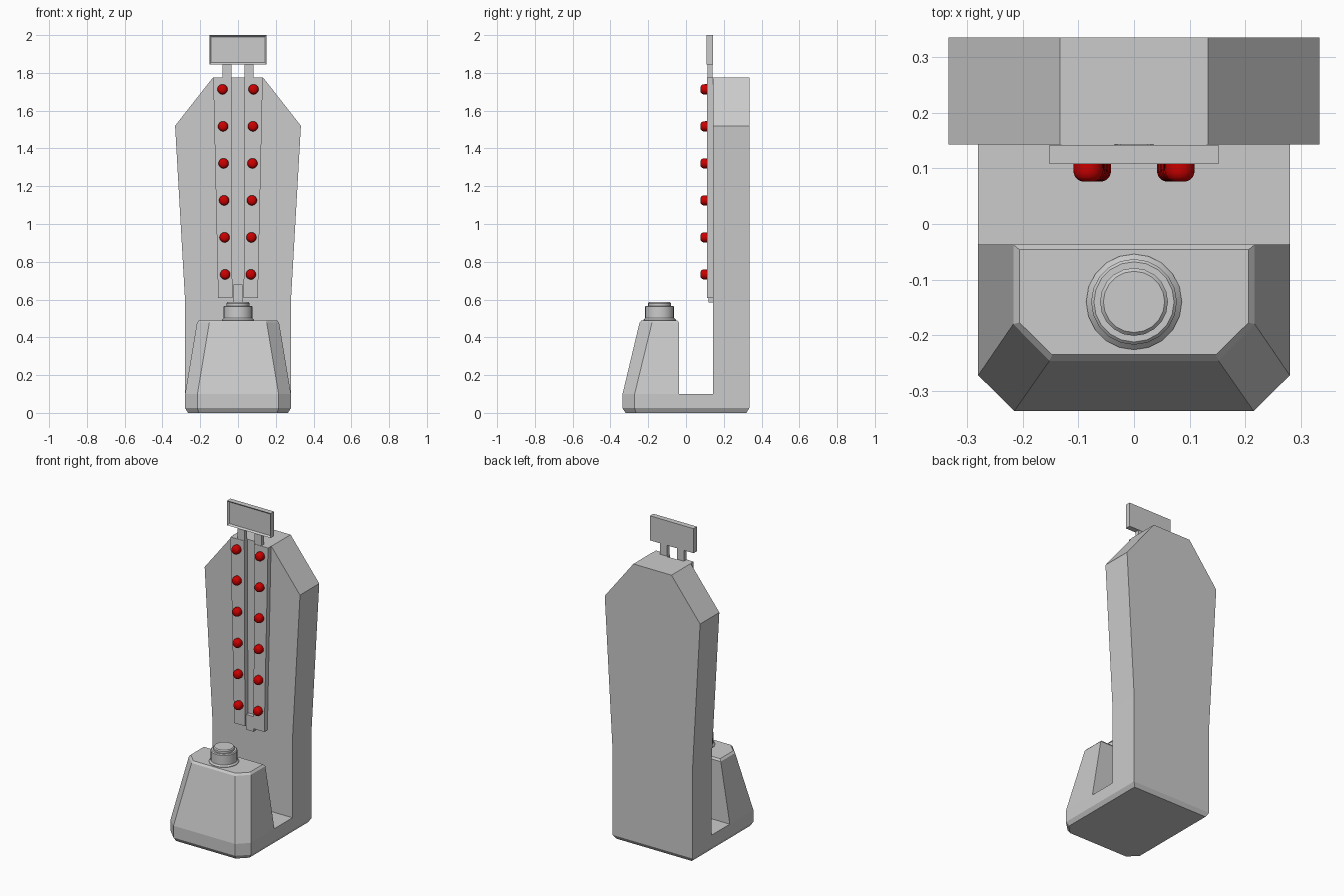
import bpy, bmesh, math
from mathutils import Matrix, Vector

if "Cube" in bpy.data.objects:
    bpy.data.objects.remove(bpy.data.objects["Cube"])


def finish(name, bm, smooth=False):
    bmesh.ops.recalc_face_normals(bm, faces=bm.faces)
    mesh = bpy.data.meshes.new(name)
    bm.to_mesh(mesh)
    bm.free()
    ob = bpy.data.objects.new(name, mesh)
    bpy.context.collection.objects.link(ob)
    if smooth:
        bpy.ops.object.select_all(action='DESELECT')
        ob.select_set(True)
        bpy.context.view_layer.objects.active = ob
        bpy.ops.object.shade_smooth_by_angle(angle=math.radians(35))
    return ob


def loft(name, rings, smooth=False):
    """Skin a stack of equal-length closed rings and cap both ends."""
    bm = bmesh.new()
    vs = [[bm.verts.new(p) for p in ring] for ring in rings]
    n = len(vs[0])
    for a, b in zip(vs, vs[1:]):
        for i in range(n):
            j = (i + 1) % n
            bm.faces.new((a[i], a[j], b[j], b[i]))
    bm.faces.new(vs[0])
    bm.faces.new(vs[-1])
    return finish(name, bm, smooth)


def slab(name, pts, y0, y1):
    """Extrude an x-z profile along y."""
    return loft(name, [[(x, y, z) for x, z in pts] for y in (y0, y1)])


def outline(w, back, side, nose, front, z):
    """Plan outline with two chamfered front corners."""
    half = [(w, back), (w, side), (nose, front)]
    return [(x, y, z) for x, y in half] + [(-x, y, z) for x, y in reversed(half)]


def circle(r, h, n):
    return [(r * math.cos(2 * math.pi * i / n), r * math.sin(2 * math.pi * i / n), h)
            for i in range(n)]


def mirror(ob):
    ob.modifiers.new("mirror", 'MIRROR').use_axis[0] = True


def box(x0, x1, z0, z1):
    return [(x0, z0), (x1, z0), (x1, z1), (x0, z1)]


# Foot plate with bevelled underside
loft("base", [outline(.265, .32, -.265, .208, -.32, 0),
              outline(.28, .335, -.272, .215, -.336, .025),
              outline(.28, .335, -.272, .215, -.336, .1)])

# Tapered strike pedestal
loft("pedestal", [outline(.28, -.037, -.272, .215, -.336, .1),
                  outline(.217, -.037, -.18, .152, -.246, .478),
                  outline(.206, -.046, -.177, .147, -.235, .49)])

# Tall backboard
half = [(.28, .1), (.28, .59), (.333, 1.52), (.133, 1.775)]
slab("backboard", half + [(-x, z) for x, z in reversed(half)], .143, .335)

# Strike button: collar and cap
button = loft("strike_button",
              [circle(r, h, 20) for r, h in [(.086, .485), (.086, .493), (.077, .502), (.077, .562),
                                             (.072, .567), (.061, .567), (.061, .58), (.055, .586)]],
              True)
button.location = (0, -.14, 0)

# Light rails either side of the channel
mirror(slab("light_rail", [(.03, .607), (.105, .607), (.131, 1.775), (.035, 1.775)], .112, .145))

# Puck at the bottom of the channel
slab("puck", box(-.025, .025, .585, .68), .118, .145)

# Sign posts
mirror(slab("sign_post", box(.034, .083, 1.77, 1.85), .114, .14))

# Sign with recessed panel
sign = slab("sign", box(-.152, .152, 1.845, 2), .108, .142)
bm = bmesh.new()
bm.from_mesh(sign.data)
front = [f for f in bm.faces if f.normal.y < -.9]
bmesh.ops.inset_region(bm, faces=front, thickness=.013)
bmesh.ops.translate(bm, verts=front[0].verts, vec=Vector((0, .01, 0)))
bm.to_mesh(sign.data)
bm.free()

# Red bulbs, two columns of six sharing one mesh
red = bpy.data.materials.new("bulb_red")
red.diffuse_color = (.6, 0, 0, 1)
red.use_nodes = True
red.node_tree.nodes["Principled BSDF"].inputs["Base Color"].default_value = red.diffuse_color
bulb = loft("bulb", [circle(r, h, 16) for r, h in
                     [(.027, -.002), (.027, .012), (.0265, .02), (.0235, .028),
                      (.018, .033), (.010, .036)]], True)
bulb.data.transform(Matrix.Rotation(math.radians(90), 4, 'X'))
bulb.data.materials.append(red)
for i in range(6):
    for s in (-1, 1):
        ob = bulb if (i, s) == (0, -1) else bulb.copy()
        if ob is not bulb:
            bpy.context.collection.objects.link(ob)
        ob.location = (s * (.068 + .0028 * i), .112, .733 + .196 * i)
